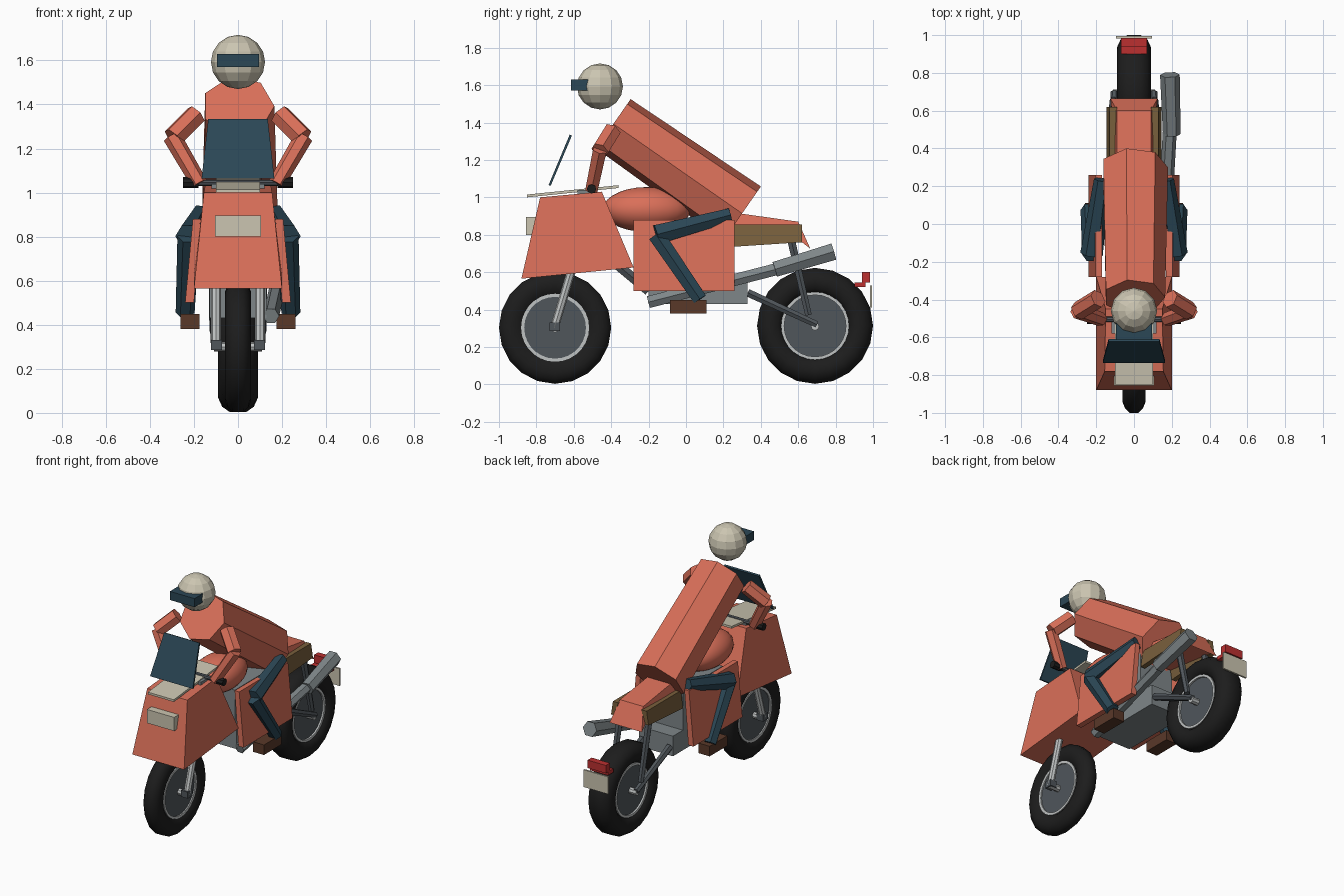
import bpy, bmesh, math
from mathutils import Vector

cube = bpy.data.objects.get("Cube")
if cube:
    bpy.data.objects.remove(cube, do_unlink=True)


def colour(name, r, g, b):
    m = bpy.data.materials.new(name)
    m.use_nodes = True
    m.diffuse_color = (r, g, b, 1)
    m.node_tree.nodes["Principled BSDF"].inputs["Base Color"].default_value = (r, g, b, 1)
    return m


ORANGE = colour("coral orange", .70, .16, .10)
BLUE = colour("dark blue", .024, .063, .092)
CREAM = colour("cream", .60, .56, .44)
BLACK = colour("rubber black", .012, .012, .012)
DARK = colour("dark grey", .08, .093, .105)
GREY = colour("engine grey", .21, .24, .25)
LIGHT = colour("light grey", .52, .54, .54)
TAN = colour("seat brown", .19, .115, .045)
BROWN = colour("boot brown", .10, .04, .022)
RED = colour("lamp red", .50, .03, .03)


def finish(name, bm, mat, smooth=None):
    bmesh.ops.recalc_face_normals(bm, faces=bm.faces)
    me = bpy.data.meshes.new(name)
    bm.to_mesh(me)
    bm.free()
    me.materials.append(mat)
    ob = bpy.data.objects.new(name, me)
    bpy.context.collection.objects.link(ob)
    if smooth:
        bpy.ops.object.select_all(action='DESELECT')
        ob.select_set(True)
        bpy.context.view_layer.objects.active = ob
        bpy.ops.object.shade_smooth_by_angle(angle=math.radians(smooth))
    return ob


def bridge(bm, a, b):
    n = len(a)
    for i in range(n):
        bm.faces.new((a[i], a[(i + 1) % n], b[(i + 1) % n], b[i]))
    bm.faces.new(a)
    bm.faces.new(b)


def slab(name, profile, mat, side=1):
    """Side profile of (y, z, inner x, outer x) points closed into a solid."""
    bm = bmesh.new()
    bridge(bm, [bm.verts.new((side * i, y, z)) for y, z, i, o in profile],
           [bm.verts.new((side * o, y, z)) for y, z, i, o in profile])
    return finish(name, bm, mat)


def body(name, profile, mat):
    """Side profile of (y, z, half width) points, symmetric about x = 0."""
    return slab(name, [(y, z, -w, w) for y, z, w in profile], mat)


def box(name, x0, x1, y0, y1, z0, z1, mat, side=1):
    return slab(name, [(y, z, x0, x1) for y, z in ((y0, z0), (y1, z0), (y1, z1), (y0, z1))], mat, side)


def tube(name, a, b, r1, r2, mat, sides=6, smooth=None):
    a, b = Vector(a), Vector(b)
    d = (b - a).normalized()
    ref = Vector((0, 1, 0)) if abs(d.x) > .9 else Vector((1, 0, 0))
    u = (ref - d * ref.dot(d)).normalized()
    v = u.cross(d)
    bm = bmesh.new()
    rings = []
    for c, r in ((a, r1), (b, r2)):
        ang = [2 * math.pi * k / sides for k in range(sides)]
        rings.append([bm.verts.new(c + r * (math.cos(t) * u + math.sin(t) * v)) for t in ang])
    bridge(bm, *rings)
    return finish(name, bm, mat, smooth)


def lathe(name, y, z, profile, mat, sides, smooth=40):
    """Closed (radius, x) profile revolved about the axle."""
    bm = bmesh.new()
    rings = []
    for k in range(sides):
        t = 2 * math.pi * k / sides
        rings.append([bm.verts.new((x, y + r * math.cos(t), z + r * math.sin(t))) for r, x in profile])
    n = len(profile)
    for k in range(sides):
        a, b = rings[k], rings[(k + 1) % sides]
        for i in range(n):
            bm.faces.new((a[i], a[(i + 1) % n], b[(i + 1) % n], b[i]))
    return finish(name, bm, mat, smooth)


def ball(name, centre, radii, mat, seg, rings, smooth=None):
    bm = bmesh.new()
    bmesh.ops.create_uvsphere(bm, u_segments=seg, v_segments=rings, radius=1)
    for vert in bm.verts:
        vert.co = Vector(c + r * p for c, r, p in zip(centre, radii, vert.co))
    return finish(name, bm, mat, smooth)


# Wheels: tyre, bright rim, disc and axle
for name, y, r, w in (("front", -.70, .30, .06), ("rear", .69, .31, .09)):
    half = [(.175, .55), (.2, .85), (.245, 1), (r - .025, .8), (r, .4)]
    lathe(name + "_tyre", y, r + .003, [(q, w * f) for q, f in half] +
          [(q, -w * f) for q, f in reversed(half)], BLACK, 20, 50)
    e = w * .75
    lathe(name + "_rim", y, r + .003, [(.165, -e), (.182, -e), (.182, e), (.165, e)], LIGHT, 28)
    e = w * .62
    tube(name + "_disc", (-e, y, r), (e, y, r), .168, .168, DARK, 28, 40)
    tube(name + "_axle", (-.11, y, r), (.11, y, r), .022, .022, LIGHT, 8)

# Front fairing, headlight, dash and windscreen
body("front_fairing", [(-.88, .565, .2), (-.28, .625, .2), (-.45, 1.03, .15), (-.78, 1.0, .155)], ORANGE)
box("headlight", -.105, .105, -.855, -.79, .80, .895, CREAM)
body("dash_plate", [(-.85, 1.0, .1), (-.36, 1.05, .1), (-.36, 1.065, .1), (-.85, 1.015, .1)], CREAM)
body("windscreen", [(-.735, 1.065, .165), (-.723, 1.063, .165), (-.61, 1.33, .135), (-.622, 1.335, .135)], BLUE)

# Handlebar
box("bar_clamp", -.12, .12, -.58, -.49, 1.015, 1.04, GREY)
tube("handlebar", (-.2, -.505, 1.045), (.2, -.505, 1.045), .015, .015, DARK, 8)

# Tank, tail and tail lamp
ball("fuel_tank", (0, -.21, .935), (.15, .235, .12), ORANGE, 24, 14, 60)
body("tail_cowl", [(.24, .80, .11), (.62, .76, .12), (.665, .725, .125), (.60, .87, .09), (.28, .915, .09)], ORANGE)
box("tail_lamp", -.07, .07, .94, .985, .545, .60, RED)
box("lamp_bracket", -.07, .07, .90, .96, .52, .545, RED)
box("number_plate", -.095, .095, .983, .995, .41, .53, CREAM)

# Engine and exhaust
box("engine_case", -.13, .13, -.2, .33, .43, .57, GREY)
box("engine_cylinders", -.13, .13, -.22, .22, .57, .85, GREY)
tube("down_tube", (0, -.5, .75), (0, -.2, .5), .03, .03, DARK)
tube("exhaust_pipe", (.15, -.2, .44), (.19, .5, .62), .037, .037, GREY)
tube("muffler", (.2, .475, .615), (.19, .79, .71), .047, .052, GREY)

# Paired parts of the motorcycle
for s, tag in ((1, "left"), (-1, "right")):
    slab(tag + "_side_panel", [(-.28, .5, .2, .24), (.26, .5, .2, .24),
                               (.26, .88, .17, .205), (-.28, .88, .17, .205)], ORANGE, s)
    slab(tag + "_seat_panel", [(.24, .735, .11, .145), (.62, .76, .11, .145),
                               (.62, .855, .09, .13), (.24, .855, .09, .13)], TAN, s)
    tube(tag + "_fork", (s * .1, -.705, .30), (s * .1, -.51, .95), .023, .023, LIGHT, 8)
    box(tag + "_fork_lug", .072, .122, -.73, -.675, .285, .33, DARK, s)
    tube(tag + "_grip", (s * .18, -.505, 1.045), (s * .25, -.505, 1.045), .025, .025, BLACK, 8)
    tube(tag + "_swingarm", (s * .105, .33, .49), (s * .105, .70, .32), .024, .02, DARK)
    tube(tag + "_shock", (s * .11, .565, .76), (s * .11, .655, .37), .024, .02, DARK)

# Rider
tube("rider_torso", (0, -.388, 1.393), (0, .30, .914), .165, .18, ORANGE, 7)
ball("helmet", (0, -.46, 1.593), (.123, .123, .123), CREAM, 12, 8)
box("visor", -.095, .095, -.615, -.50, 1.57, 1.63, BLUE)
for s, tag in ((1, "left"), (-1, "right")):
    shoulder, elbow, hand = (s * .19, -.395, 1.355), (s * .295, -.46, 1.25), (s * .175, -.505, 1.04)
    tube(tag + "_upper_arm", shoulder, elbow, .05, .05, ORANGE)
    tube(tag + "_forearm", (s * .3, -.46, 1.255), hand, .042, .038, ORANGE)
    tube(tag + "_thigh", (s * .17, .235, .905), (s * .225, -.16, .80), .042, .06, BLUE)
    tube(tag + "_shin", (s * .225, -.16, .80), (s * .24, .075, .455), .05, .043, BLUE)
    box(tag + "_boot", .175, .26, -.085, .11, .38, .45, BROWN, s)
